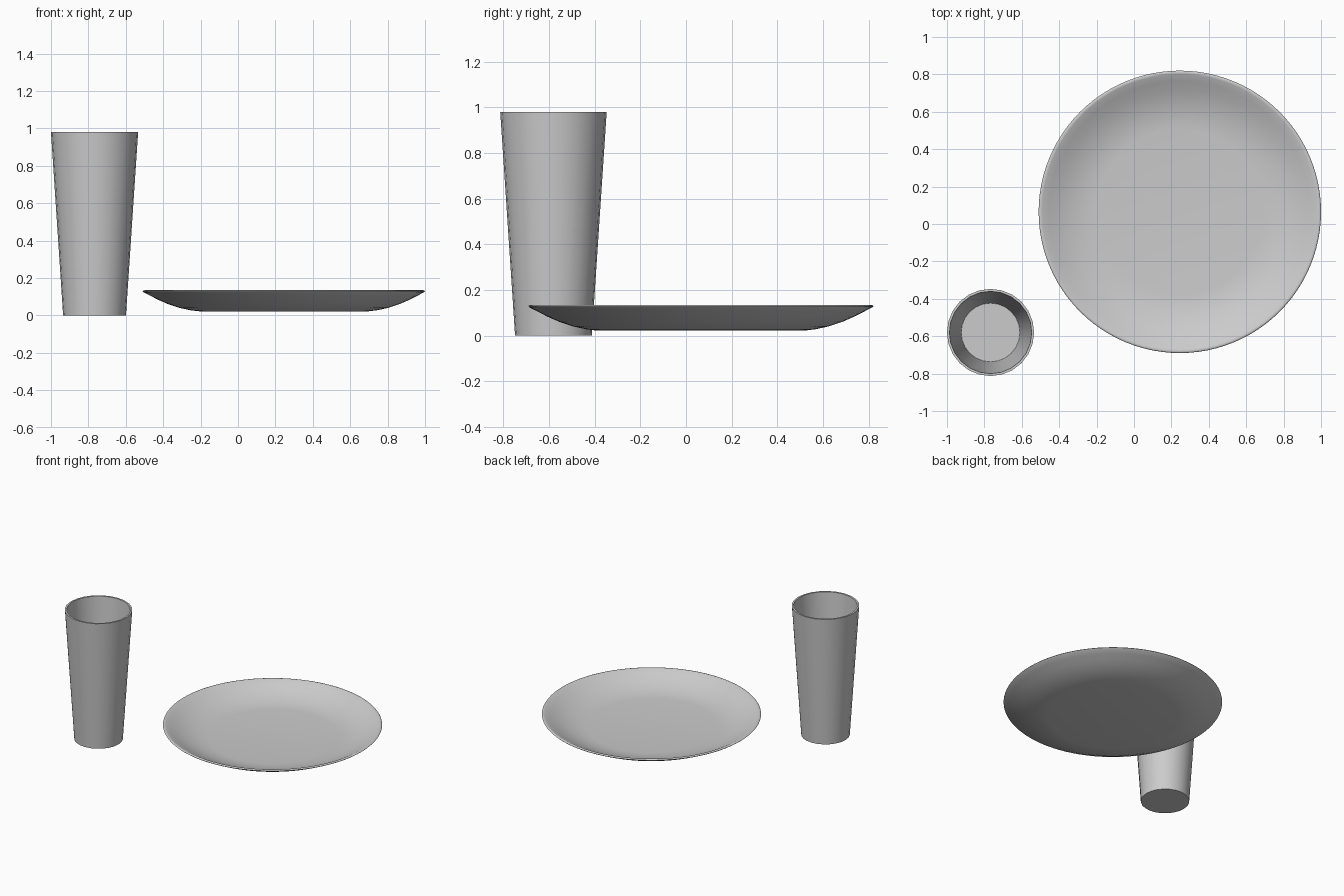
import bpy, bmesh, math

if "Cube" in bpy.data.objects:
    bpy.data.objects.remove(bpy.data.objects["Cube"])


def lathe(name, profile, sides, location, angle):
    """Revolve an (r, z) profile around z; r = 0 points close the ends."""
    bm = bmesh.new()
    verts = [bm.verts.new((r, 0, z)) for r, z in profile]
    edges = [bm.edges.new(pair) for pair in zip(verts, verts[1:])]
    bmesh.ops.spin(bm, geom=verts + edges, cent=(0, 0, 0), axis=(0, 0, 1),
                   angle=math.tau, steps=sides, use_duplicate=False)
    bmesh.ops.remove_doubles(bm, verts=bm.verts, dist=0.0005)
    bmesh.ops.recalc_face_normals(bm, faces=bm.faces)
    mesh = bpy.data.meshes.new(name)
    bm.to_mesh(mesh)
    bm.free()
    obj = bpy.data.objects.new(name, mesh)
    obj.location = location
    bpy.context.collection.objects.link(obj)
    bpy.ops.object.select_all(action='DESELECT')
    obj.select_set(True)
    bpy.context.view_layer.objects.active = obj
    bpy.ops.object.shade_smooth_by_angle(angle=math.radians(angle))
    return obj


# Shallow dinner plate: flat underside, curved rise, rounded lip, flat well
plate_profile = [
    (0, 0.022), (0.45, 0.022), (0.50, 0.028), (0.56, 0.041), (0.62, 0.061),
    (0.67, 0.083), (0.715, 0.106), (0.75, 0.124), (0.755, 0.129),
    (0.752, 0.133), (0.745, 0.135), (0.735, 0.132), (0.70, 0.114),
    (0.655, 0.092), (0.61, 0.073), (0.555, 0.056), (0.50, 0.045),
    (0.445, 0.04), (0, 0.04),
]
lathe("plate", plate_profile, 96, (0.245, 0.065, 0), 40)

# Tall tapered tumbler with thin walls and a solid base
tumbler_profile = [
    (0, 0), (0.168, 0), (0.233, 0.98), (0.220, 0.98), (0.157, 0.03), (0, 0.03),
]
lathe("tumbler", tumbler_profile, 24, (-0.767, -0.58, 0), 40)
